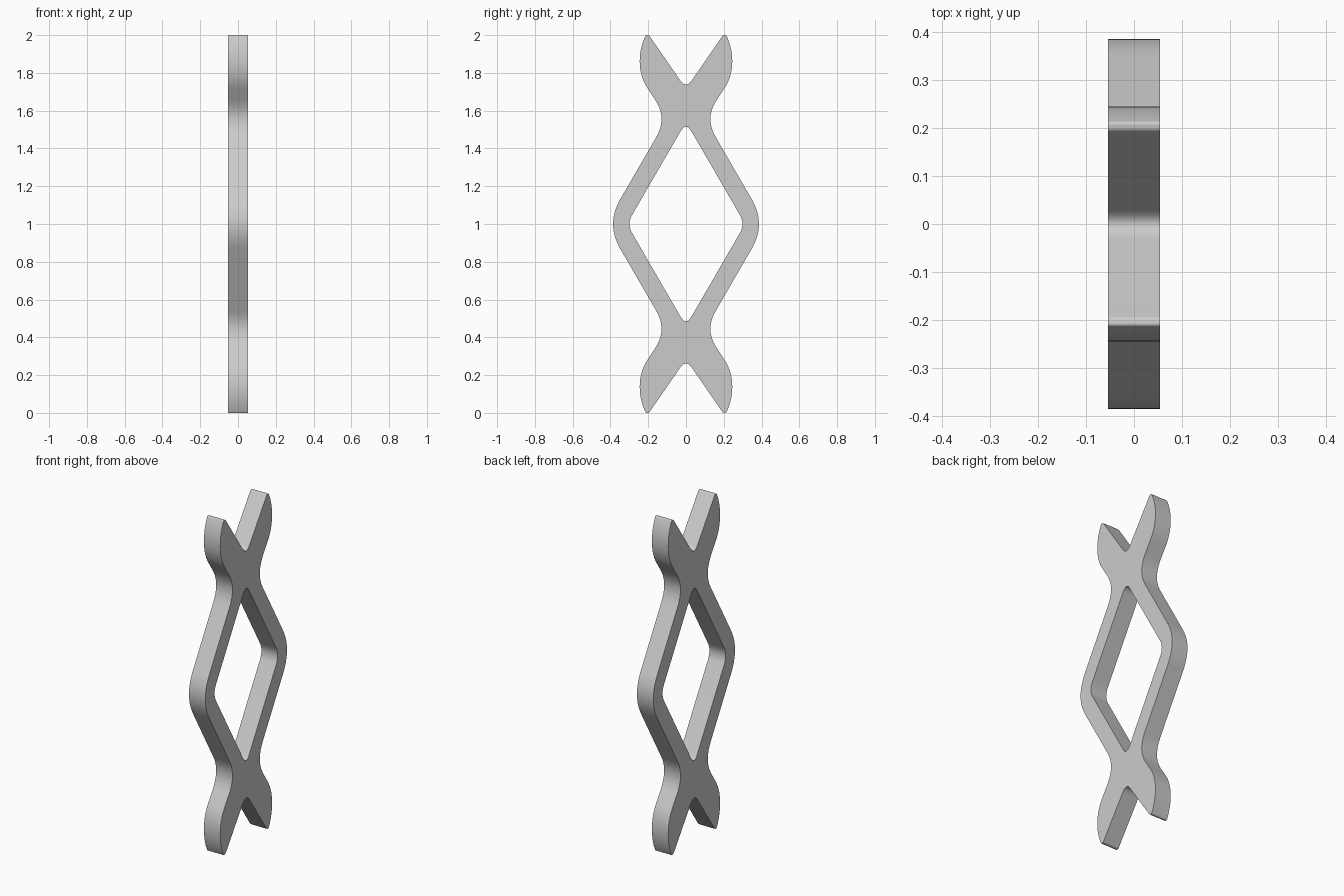
import bpy
import bmesh
from mathutils import Matrix, Vector

cube = bpy.data.objects.get("Cube")
if cube:
    bpy.data.objects.remove(cube, do_unlink=True)

HALF_THICKNESS = 0.054
STEPS = 10


def mirrored_loop(quarter):
    """Reflect the upper right quarter (side, height from middle, rounding) into a closed loop."""
    upper_left = [(-y, z, c) for y, z, c in reversed(quarter) if y]
    upper = quarter + upper_left
    lower = [(y, -z, c) for y, z, c in reversed(upper) if z]
    return upper + lower


def rounded(corners):
    """Replace every corner by a short smooth curve."""
    points = []
    count = len(corners)
    for i, (y, z, cut) in enumerate(corners):
        here = Vector((y, z, 0))
        before = Vector((*corners[i - 1][:2], 0))
        after = Vector((*corners[(i + 1) % count][:2], 0))
        start = here + (before - here).normalized() * cut
        end = here + (after - here).normalized() * cut
        for s in range(STEPS + 1):
            t = s / STEPS
            points.append(start * (1 - t) ** 2 + here * 2 * t * (1 - t) + end * t * t)
    return points


# Quarter outlines: side corner, waist, flared end, tip, notch
outer = [(0.424, 0, 0.15), (0.099, 0.561, 0.115), (0.245, 0.78, 0.08),
         (0.245, 0.93, 0.068), (0.212, 1.002, 0.006), (0.196, 1.0, 0.006),
         (0, 0.716, 0.056)]
inner = [(0.313, 0, 0.058), (0, 0.54, 0.058)]

# Flat frame with a diamond opening
curve = bpy.data.curves.new("lattice_frame_profile", "CURVE")
curve.dimensions = "2D"
curve.fill_mode = "BOTH"
curve.extrude = HALF_THICKNESS
for quarter in (outer, inner):
    points = rounded(mirrored_loop(quarter))
    spline = curve.splines.new("POLY")
    spline.points.add(len(points) - 1)
    for target, p in zip(spline.points, points):
        target.co = (*p, 1)
    spline.use_cyclic_u = True

profile = bpy.data.objects.new("lattice_frame_profile", curve)
bpy.context.collection.objects.link(profile)
bpy.context.view_layer.update()
mesh = bpy.data.meshes.new_from_object(
    profile.evaluated_get(bpy.context.evaluated_depsgraph_get()))
bpy.data.objects.remove(profile, do_unlink=True)

# Stand the frame upright, facing sideways, and close its seams
mesh.transform(Matrix(((0, 0, 1, 0), (1, 0, 0, 0), (0, 1, 0, 1), (0, 0, 0, 1))))
bm = bmesh.new()
bm.from_mesh(mesh)
bmesh.ops.remove_doubles(bm, verts=bm.verts, dist=0.0002)
bmesh.ops.recalc_face_normals(bm, faces=bm.faces)
bm.to_mesh(mesh)
bm.free()

frame = bpy.data.objects.new("lattice_frame", mesh)
bpy.context.collection.objects.link(frame)

# Plain grey finish
grey = bpy.data.materials.new("light_grey")
grey.use_nodes = True
colour = (0.6, 0.6, 0.6, 1)
grey.diffuse_color = colour
grey.node_tree.nodes["Principled BSDF"].inputs["Base Color"].default_value = colour
mesh.materials.clear()
mesh.materials.append(grey)

bpy.ops.object.select_all(action="DESELECT")
frame.select_set(True)
bpy.context.view_layer.objects.active = frame
bpy.ops.object.shade_smooth_by_angle(angle=0.6)
